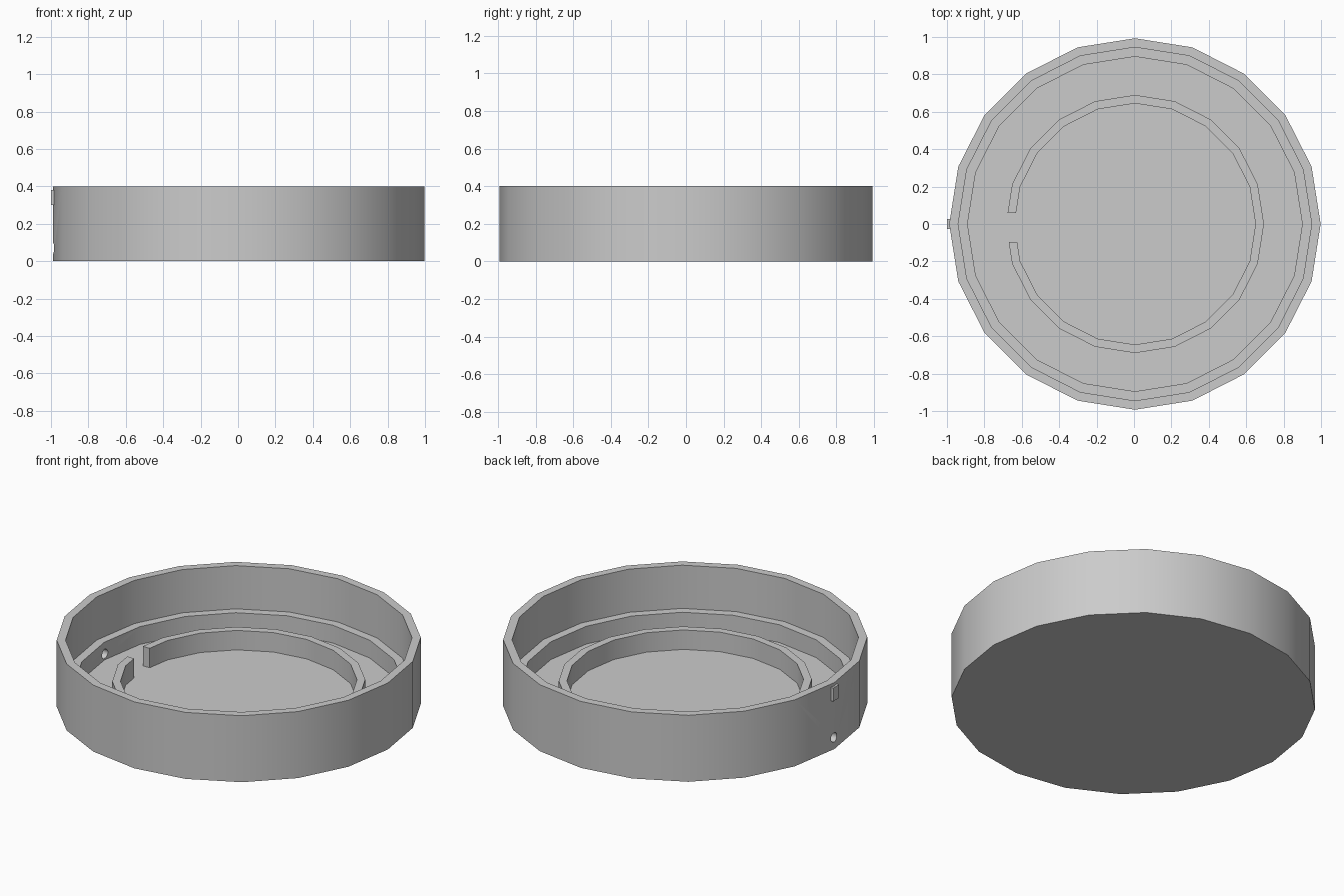
import bpy, bmesh, math

cube = bpy.data.objects.get("Cube")
if cube:
    bpy.data.objects.remove(cube, do_unlink=True)

SIDES = 20
CENTRE_X = 0.005

grey = bpy.data.materials.new("plain grey")
grey.use_nodes = True
grey.diffuse_color = (0.6, 0.6, 0.6, 1)
grey.node_tree.nodes["Principled BSDF"].inputs["Base Color"].default_value = (0.6, 0.6, 0.6, 1)


def finish(name, bm):
    bmesh.ops.recalc_face_normals(bm, faces=bm.faces)
    mesh = bpy.data.meshes.new(name)
    bm.to_mesh(mesh)
    bm.free()
    mesh.materials.append(grey)
    obj = bpy.data.objects.new(name, mesh)
    bpy.context.collection.objects.link(obj)
    return obj


def lathe(name, profile, closed):
    """Turn a (radius, height) profile; an open one gets flat end caps."""
    bm = bmesh.new()
    rings = []
    for r, z in profile:
        angles = [math.tau * i / SIDES for i in range(SIDES)]
        rings.append([bm.verts.new((CENTRE_X + r * math.cos(a), r * math.sin(a), z)) for a in angles])
    pairs = list(zip(rings, rings[1:]))
    if closed:
        pairs.append((rings[-1], rings[0]))
    else:
        bm.faces.new(rings[0])
        bm.faces.new(rings[-1])
    for low, high in pairs:
        for i in range(SIDES):
            j = (i + 1) % SIDES
            bm.faces.new((low[i], low[j], high[j], high[i]))
    return finish(name, bm)


def box(name, centre, size):
    bm = bmesh.new()
    bmesh.ops.create_cube(bm, size=1)
    bmesh.ops.scale(bm, vec=size, verts=bm.verts)
    bmesh.ops.translate(bm, vec=centre, verts=bm.verts)
    return finish(name, bm)


def cut(obj, cutter):
    mod = obj.modifiers.new("cut", 'BOOLEAN')
    mod.operation = 'DIFFERENCE'
    mod.solver = 'EXACT'
    mod.object = cutter
    bpy.ops.object.select_all(action='DESELECT')
    bpy.context.view_layer.objects.active = obj
    obj.select_set(True)
    bpy.ops.object.modifier_apply(modifier=mod.name)
    bpy.data.objects.remove(cutter, do_unlink=True)


# Round tray: floor, outer wall and the step inside it
tray = lathe("tray", [(0.993, 0), (0.993, 0.4), (0.945, 0.4), (0.945, 0.14),
                      (0.895, 0.14), (0.895, 0.033)], closed=False)

# Cable hole through the wall
bm = bmesh.new()
bmesh.ops.create_cone(bm, cap_ends=True, segments=16, radius1=0.028, radius2=0.028, depth=0.4)
hole = finish("hole_cutter", bm)
hole.rotation_euler = (0, math.pi / 2, 0)
hole.location = (-0.95, 0, 0.07)
cut(tray, hole)

# Low inner ring with a gap
ring = lathe("inner_ring", [(0.69, 0.025), (0.69, 0.15), (0.645, 0.15), (0.645, 0.025)], closed=True)
cut(ring, box("gap_cutter", (-0.67, -0.018, 0.1), (0.2, 0.156, 0.4)))

# Small marker tab on the outer wall
box("marker_tab", (-0.985, 0, 0.34), (0.03, 0.056, 0.08))

# Smooth shading with sharp corners
for obj in (tray, ring):
    bpy.ops.object.select_all(action='DESELECT')
    bpy.context.view_layer.objects.active = obj
    obj.select_set(True)
    bpy.ops.object.shade_smooth_by_angle(angle=math.radians(30))
